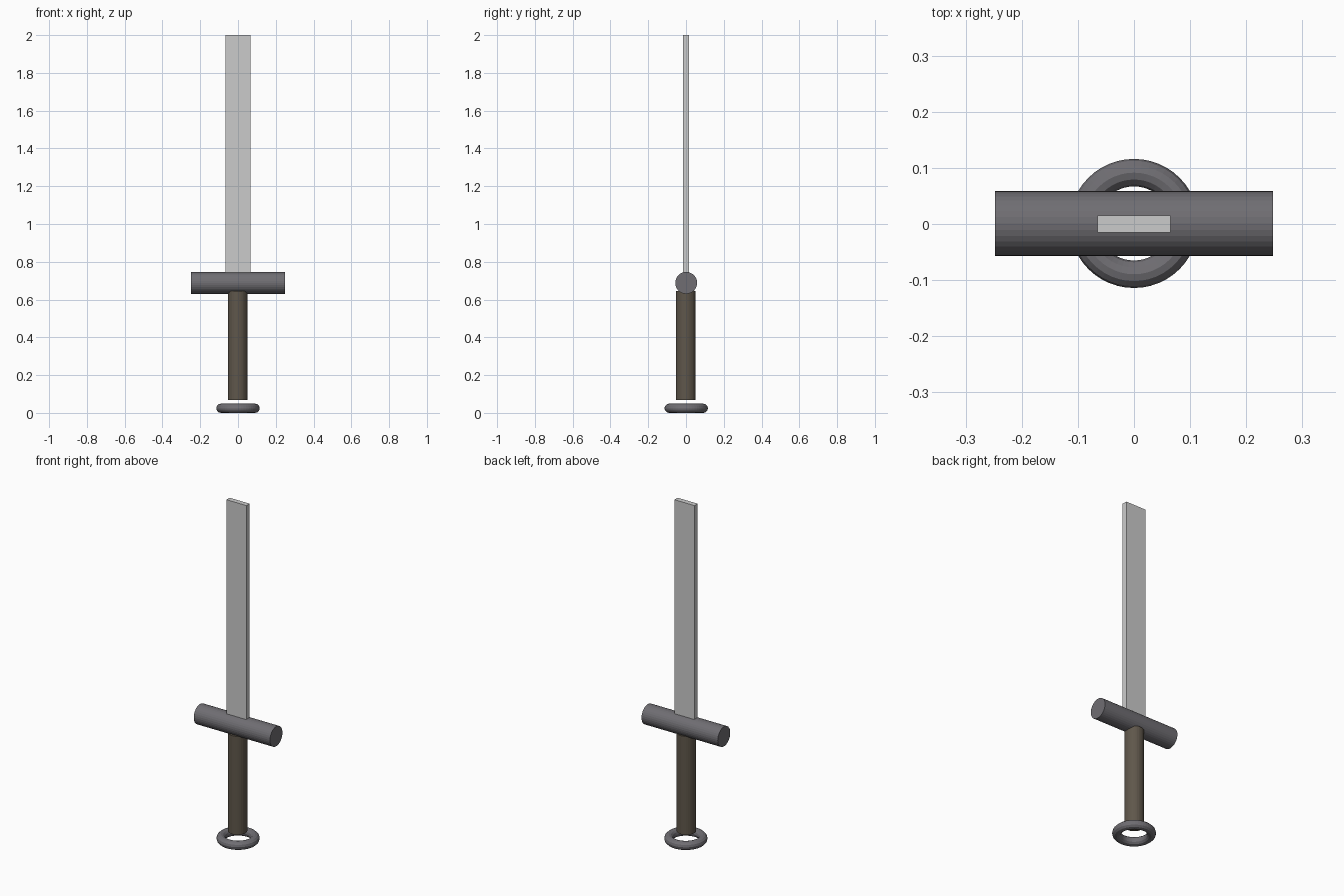
import bpy
from math import pi

if "Cube" in bpy.data.objects:
    bpy.data.objects.remove(bpy.data.objects["Cube"])


def material(name, rgb):
    m = bpy.data.materials.new(name)
    m.diffuse_color = (*rgb, 1)
    m.use_nodes = True
    m.node_tree.nodes["Principled BSDF"].inputs["Base Color"].default_value = m.diffuse_color
    return m


def finish(name, mat):
    ob = bpy.context.object
    ob.name = name
    ob.data.materials.append(mat)
    return ob


steel = material("steel", (0.62, 0.62, 0.63))
iron = material("dark_iron", (0.16, 0.155, 0.17))
leather = material("leather", (0.115, 0.095, 0.07))

# Blade: plain flat bar rising out of the guard
bpy.ops.mesh.primitive_cube_add(size=1, location=(0, 0, 1.35))
blade = finish("blade", steel)
blade.scale = (0.13, 0.03, 1.30)

# Cross guard: round bar along x
bpy.ops.mesh.primitive_cylinder_add(vertices=32, radius=0.058, depth=0.495,
                                    location=(0, 0.001, 0.688), rotation=(0, pi / 2, 0))
finish("cross_guard", iron)

# Grip: upright round bar ending just inside the guard
bpy.ops.mesh.primitive_cylinder_add(vertices=32, radius=0.052, depth=0.578,
                                    location=(-0.002, -0.001, 0.357))
finish("grip", leather)

# Pommel: flat ring floating just below the grip
bpy.ops.mesh.primitive_torus_add(major_segments=48, minor_segments=12,
                                 major_radius=0.0905, minor_radius=0.0245,
                                 location=(0, 0.001, 0.0245))
finish("pommel_ring", iron)
